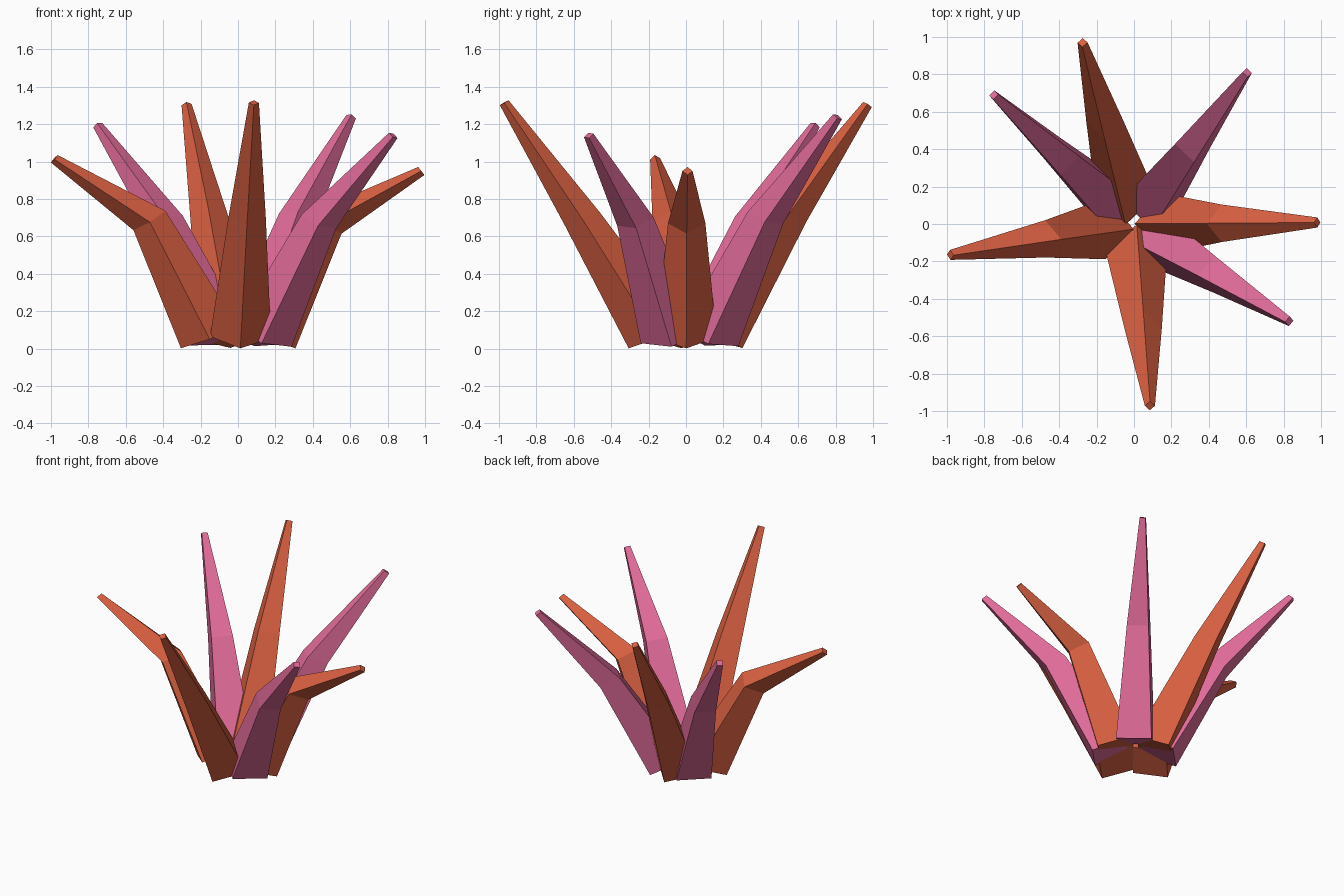
import bpy, bmesh, math
from mathutils import Vector, Matrix

if "Cube" in bpy.data.objects:
    bpy.data.objects.remove(bpy.data.objects["Cube"])


def material(name, rgb):
    m = bpy.data.materials.new(name)
    m.diffuse_color = (*rgb, 1)
    m.use_nodes = True
    m.node_tree.nodes["Principled BSDF"].inputs["Base Color"].default_value = m.diffuse_color
    return m


orange = material("burnt_orange", (0.69, 0.116, 0.053))
pink = material("rose_pink", (0.75, 0.147, 0.318))


def ring(bm, center, half, tilt, angle):
    # square section, corners on the x and y axes, leaned outward along angle
    axis = Vector((-math.sin(angle), math.cos(angle), 0))
    rot = Matrix.Rotation(tilt, 3, axis)
    return [bm.verts.new(Vector(center) + rot @ Vector(
        (half * math.cos(k * math.pi / 2), half * math.sin(k * math.pi / 2), 0)))
        for k in range(4)]


def leaf(name, mat, tip, mid_radius, mid_height):
    angle = math.atan2(tip[1], tip[0])
    out = Vector((math.cos(angle), math.sin(angle), 0))
    base = out * 0.155 + Vector((0, 0, 0.06))
    mid = out * mid_radius + Vector((0, 0, mid_height))
    lean = math.atan2(math.hypot(tip[0], tip[1]) - mid_radius, tip[2] - mid_height)

    bm = bmesh.new()
    rings = [ring(bm, base, 0.163, math.radians(21), angle),
             ring(bm, mid, 0.1, lean * 0.55, angle),
             ring(bm, tip, 0.027, lean * 0.85, angle)]
    for low, high in zip(rings, rings[1:]):
        for k in range(4):
            n = (k + 1) % 4
            bm.faces.new((low[k], low[n], high[n], high[k]))
    bm.faces.new(rings[0][::-1])
    bm.faces.new(rings[-1])
    bmesh.ops.recalc_face_normals(bm, faces=bm.faces)
    mesh = bpy.data.meshes.new(name)
    bm.to_mesh(mesh)
    bm.free()
    mesh.materials.append(mat)
    bpy.context.collection.objects.link(bpy.data.objects.new(name, mesh))


# orange leaves
leaf("right_leaf", orange, (0.98, 0.008, 0.95), 0.47, 0.67)
leaf("left_leaf", orange, (-0.982, -0.165, 1.015), 0.48, 0.685)
leaf("front_leaf", orange, (0.085, -0.972, 1.315), 0.56, 0.70)
leaf("back_leaf", orange, (-0.275, 0.97, 1.305), 0.57, 0.71)
# pink leaves
leaf("back_left_leaf", pink, (-0.75, 0.69, 1.195), 0.53, 0.68)
leaf("back_right_leaf", pink, (0.605, 0.81, 1.24), 0.53, 0.70)
leaf("front_right_leaf", pink, (0.83, -0.52, 1.14), 0.51, 0.68)
